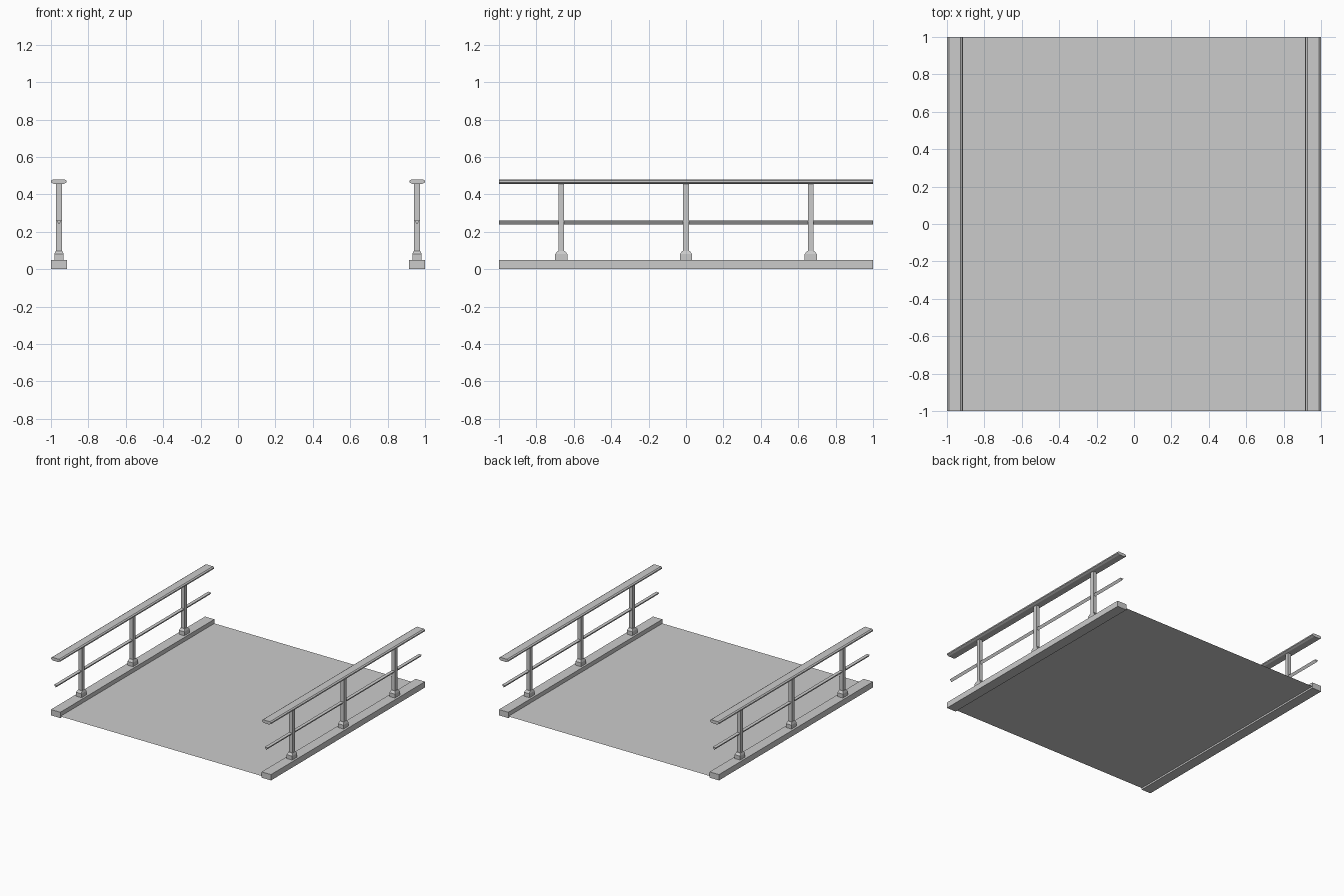
import bpy, bmesh

if "Cube" in bpy.data.objects:
    bpy.data.objects.remove(bpy.data.objects["Cube"])

CX = 0.957  # centre line of the right-hand railing


def finish(name, bm, mirror=True):
    bmesh.ops.recalc_face_normals(bm, faces=bm.faces)
    mesh = bpy.data.meshes.new(name)
    bm.to_mesh(mesh)
    bm.free()
    ob = bpy.data.objects.new(name, mesh)
    bpy.context.collection.objects.link(ob)
    if mirror:
        mod = ob.modifiers.new("both_sides", 'MIRROR')
        mod.use_axis = (True, False, False)
        mod.use_mirror_merge = False
    return ob


def extrude_y(name, profile):
    """Sweep an (x, z) profile along the full length of the bridge."""
    bm = bmesh.new()
    face = bm.faces.new([bm.verts.new((x, -1, z)) for x, z in profile])
    ext = bmesh.ops.extrude_face_region(bm, geom=[face])
    moved = [g for g in ext["geom"] if isinstance(g, bmesh.types.BMVert)]
    bmesh.ops.translate(bm, verts=moved, vec=(0, 2, 0))
    return finish(name, bm)


def stack(name, y, rings):
    """Loft rectangular rings (half x, half y, z) into a closed solid."""
    bm = bmesh.new()
    loops = [[bm.verts.new((CX + sx * hx, y + sy * hy, z))
              for sx, sy in ((-1, -1), (1, -1), (1, 1), (-1, 1))]
             for hx, hy, z in rings]
    for a, b in zip(loops, loops[1:]):
        for i in range(4):
            j = (i + 1) % 4
            bm.faces.new((a[i], a[j], b[j], b[i]))
    bm.faces.new(loops[0])
    bm.faces.new(loops[-1])
    return finish(name, bm)


# Thin walkway sheet, slightly above the curb undersides
bm = bmesh.new()
bm.faces.new([bm.verts.new((x, y, 0.014)) for x, y in
              ((-0.92, -1), (0.92, -1), (0.92, 1), (-0.92, 1))])
finish("deck", bm, mirror=False)

# Curbs
extrude_y("curb", [(0.915, 0), (1, 0), (1, 0.048), (0.915, 0.048)])

# Chamfered hand rail
half = [(0.022, 0.455), (0.04, 0.463), (0.04, 0.473), (0.03, 0.48)]
extrude_y("hand_rail", [(CX + 0.003 + x, z) for x, z in half] +
          [(CX - x, z) for x, z in reversed(half)])

# Triangular middle rail, point down
extrude_y("middle_rail", [(CX - 0.014, 0.26), (CX, 0.24), (CX + 0.014, 0.26)])

# Posts with tapered feet
for n, y in enumerate((-0.667, 0, 0.667), 1):
    stack(f"post_{n}", y, [(0.016, 0.016, 0.048), (0.016, 0.016, 0.456)])
    stack(f"post_foot_{n}", y, [(0.025, 0.033, 0.047), (0.025, 0.033, 0.08),
                                (0.018, 0.019, 0.098)])
